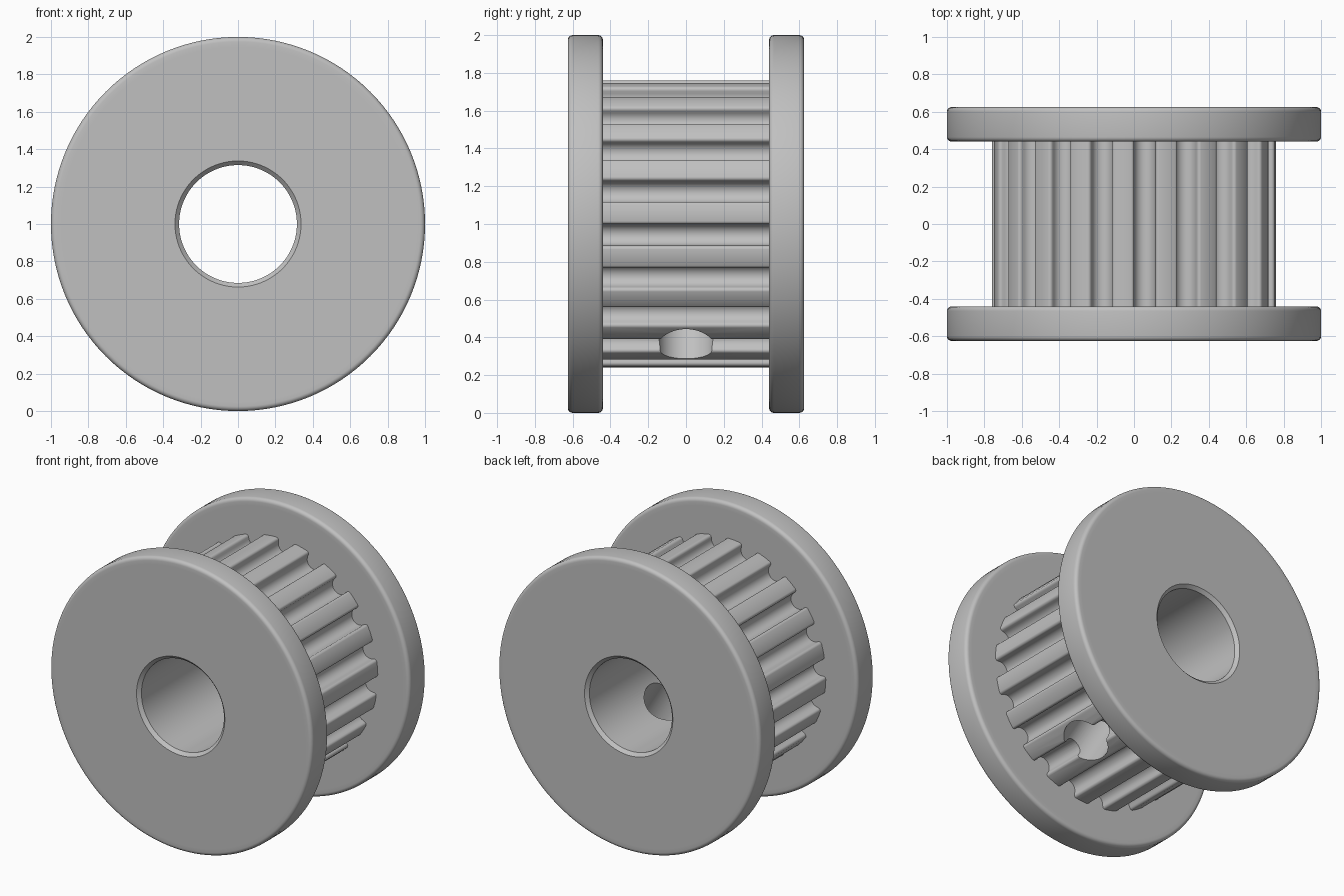
import bpy, bmesh, math
from mathutils import Vector, Matrix

if "Cube" in bpy.data.objects:
    bpy.data.objects.remove(bpy.data.objects["Cube"])

CENTRE = Vector((0, 0, 1))
TEETH = 20
PITCH = math.tau / TEETH
PHASE = math.radians(-4.5)      # angle of the first groove, from +x towards +z
TIP, ROOT, BORE = 0.76, 0.667, 0.315
HALF = 0.44                     # half length of the toothed hub

metal = bpy.data.materials.new("satin grey metal")
metal.use_nodes = True
GREY = (0.53, 0.53, 0.53, 1)
metal.diffuse_color = GREY
metal.node_tree.nodes["Principled BSDF"].inputs["Base Color"].default_value = GREY


def finish(bm, name):
    bmesh.ops.recalc_face_normals(bm, faces=bm.faces)
    mesh = bpy.data.meshes.new(name)
    bm.to_mesh(mesh)
    bm.free()
    mesh.materials.append(metal)
    obj = bpy.data.objects.new(name, mesh)
    bpy.context.collection.objects.link(obj)
    return obj


def smooth(obj):
    bpy.ops.object.select_all(action='DESELECT')
    obj.select_set(True)
    bpy.context.view_layer.objects.active = obj
    bpy.ops.object.shade_smooth_by_angle(angle=math.radians(32))


def lathe(name, profile, steps=128):
    """Spin a closed (radius, y) profile about the pulley axis."""
    bm = bmesh.new()
    rings = []
    for i in range(steps):
        a = math.tau * i / steps
        rings.append([bm.verts.new(CENTRE + Vector((r * math.cos(a), y, r * math.sin(a))))
                      for r, y in profile])
    n = len(profile)
    for i in range(steps):
        a, b = rings[i], rings[(i + 1) % steps]
        for j in range(n):
            k = (j + 1) % n
            bm.faces.new((a[j], a[k], b[k], b[j]))
    return finish(bm, name)


def arc(cx, cy, radius, start, end, steps):
    for i in range(steps + 1):
        a = math.radians(start + (end - start) * i / steps)
        yield cx + radius * math.cos(a), cy + radius * math.sin(a)


def cut(obj, direction, radius, length, start):
    """Subtract a round hole running from a point along a direction."""
    bm = bmesh.new()
    turn = direction.to_track_quat('Z', 'Y').to_matrix().to_4x4()
    place = Matrix.Translation(CENTRE + direction * (start + length / 2)) @ turn
    bmesh.ops.create_cone(bm, cap_ends=True, segments=128, radius1=radius,
                          radius2=radius, depth=length, matrix=place)
    cutter = finish(bm, "hole_cutter")
    cutter.hide_render = True
    mod = obj.modifiers.new("hole", 'BOOLEAN')
    mod.operation, mod.solver, mod.object = 'DIFFERENCE', 'EXACT', cutter
    bpy.context.view_layer.objects.active = obj
    bpy.ops.object.modifier_apply(modifier=mod.name)
    bpy.data.objects.remove(cutter)


# Flanges: discs with rounded rims and a chamfered bore on the outer face
RIM, FILLET, CHAMFER, OUTER = 1.0, 0.025, 0.022, 0.625
for name, side in (("front_flange", -1), ("back_flange", 1)):
    profile = [(BORE, HALF), (RIM - 2 * FILLET, HALF)]
    profile += arc(RIM - FILLET, HALF + FILLET, FILLET, -90, 0, 5)
    profile += arc(RIM - FILLET, OUTER - FILLET, FILLET, 0, 90, 5)
    profile += [(RIM - 2 * FILLET, OUTER), (BORE + CHAMFER, OUTER), (BORE, OUTER - CHAMFER)]
    smooth(lathe(name, [(r, side * y) for r, y in profile]))

# Toothed hub: rounded grooves with softened tooth edges, extruded along y
GROOVE, EDGE = 0.057, 0.018
shoulder = TIP - EDGE - 0.004
half_groove = list(arc(GROOVE + EDGE, shoulder, EDGE, 90, 180, 4))
half_groove += arc(0, ROOT + GROOVE, GROOVE, 0, -90, 7)
groove = half_groove + [(-t, r) for t, r in reversed(half_groove[:-1])]

bm = bmesh.new()
outline = []
for i in range(TEETH):
    a = PHASE - i * PITCH
    radial = Vector((math.cos(a), 0, math.sin(a)))
    tangent = Vector((-math.sin(a), 0, math.cos(a)))
    for t, r in groove:
        outline.append(CENTRE + radial * r + tangent * t)
    mid = a - PITCH / 2
    outline.append(CENTRE + TIP * Vector((math.cos(mid), 0, math.sin(mid))))
base = bm.faces.new([bm.verts.new(p - Vector((0, HALF, 0))) for p in outline])
grown = bmesh.ops.extrude_face_region(bm, geom=[base])["geom"]
bmesh.ops.translate(bm, vec=(0, 2 * HALF, 0),
                    verts=[v for v in grown if isinstance(v, bmesh.types.BMVert)])
hub = finish(bm, "toothed_hub")

# Shaft bore and the set screw hole, centred on one groove
cut(hub, Vector((0, 1, 0)), BORE, 2, -1)
screw = PHASE - 3 * PITCH
cut(hub, Vector((math.cos(screw), 0, math.sin(screw))), 0.15, 0.9, 0.1)
smooth(hub)
